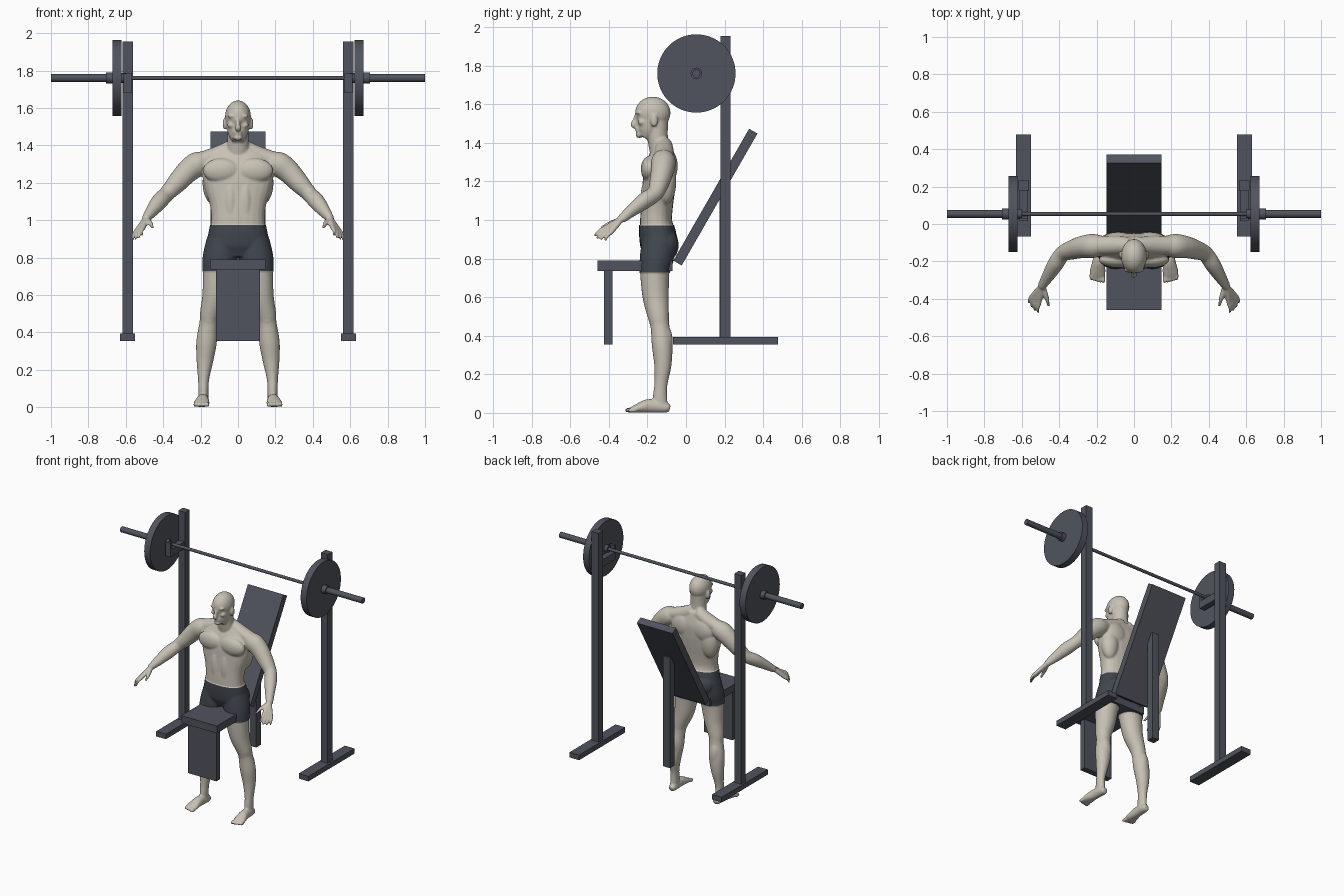
import bpy, bmesh, math
from mathutils import Vector, Matrix

old = bpy.data.objects.get("Cube")
if old:
    bpy.data.objects.remove(old, do_unlink=True)


def material(name, colour):
    mat = bpy.data.materials.new(name)
    mat.use_nodes = True
    mat.diffuse_color = (*colour, 1)
    mat.node_tree.nodes["Principled BSDF"].inputs["Base Color"].default_value = (*colour, 1)
    return mat


metal = material("dark grey steel", (0.08, 0.088, 0.11))
skin = material("pale skin", (0.57, 0.53, 0.455))
cloth = material("charcoal cloth", (0.052, 0.062, 0.077))


# ---------- equipment helpers ----------
def box(name, low, high, tilt=0.0):
    low, high = Vector(low), Vector(high)
    bpy.ops.mesh.primitive_cube_add(size=1, location=(low + high) / 2, rotation=(tilt, 0, 0))
    obj = bpy.context.object
    obj.name, obj.scale = name, high - low
    obj.data.materials.append(metal)
    return obj


def rod(name, start, end, radius, sides=32):
    """Cylinder along x on the bar axis."""
    bpy.ops.mesh.primitive_cylinder_add(
        vertices=sides, radius=radius, depth=abs(end - start),
        location=((start + end) / 2, 0.054, 1.76), rotation=(0, math.pi / 2, 0))
    obj = bpy.context.object
    obj.name = name
    obj.data.materials.append(metal)
    bpy.ops.object.shade_smooth_by_angle(angle=math.radians(40))


def side_box(name, side, x0, x1, y0, y1, z0, z1):
    xs = sorted((side * x0, side * x1))
    box(name, (xs[0], y0, z0), (xs[1], y1, z1))


# ---------- rack and barbell ----------
rod("bar", -0.63, 0.63, 0.011)
for side, label in ((1, "left"), (-1, "right")):
    side_box(label + "_upright", side, 0.562, 0.618, 0.178, 0.232, 0.38, 1.955)
    side_box(label + "_foot", side, 0.55, 0.63, -0.067, 0.478, 0.355, 0.393)
    side_box(label + "_hook_arm", side, 0.568, 0.612, 0.02, 0.18, 1.68, 1.735)
    side_box(label + "_hook_lip", side, 0.568, 0.612, 0.015, 0.032, 1.68, 1.785)
    rod(label + "_inner_collar", side * 0.6, side * 0.63, 0.026)
    rod(label + "_plate", side * 0.623, side * 0.672, 0.203, 64)
    rod(label + "_outer_collar", side * 0.67, side * 0.705, 0.03)
    rod(label + "_sleeve", side * 0.7, side, 0.021)

# ---------- bench ----------
box("seat", (-0.147, -0.46, 0.735), (0.147, -0.07, 0.79))
box("front_leg", (-0.118, -0.425, 0.355), (0.118, -0.38, 0.74))
box("rear_leg", (-0.028, 0.175, 0.355), (0.028, 0.23, 1.18))
foot_end, head_end = Vector((0, -0.044, 0.777)), Vector((0, 0.349, 1.461))
run = head_end - foot_end
half = Vector((0.147, 0.025, run.length / 2))
middle = (foot_end + head_end) / 2
box("backrest", middle - half, middle + half, -math.atan2(run.y, run.z))

# ---------- figure: overlapping masses fused into one skin ----------
body = bmesh.new()


def blob(x, y, z, rx, ry, rz):
    place = Matrix.Translation((x, y, z)) @ Matrix.Diagonal((rx, ry, rz, 1))
    bmesh.ops.create_uvsphere(body, u_segments=24, v_segments=16, radius=1, matrix=place)


def pair(x, *rest):
    blob(x, *rest)
    blob(-x, *rest)


def spline(a, b, c, d, t):
    return [(2 * q + (r - p) * t + (2 * p - 5 * q + 4 * r - s) * t * t
             + (3 * q - p - 3 * r + s) * t ** 3) / 2 for p, q, r, s in zip(a, b, c, d)]


def loft(sections, axis=(0, 1, 0), side=1, square=1.0, steps=5, sides=24):
    """Smooth tube through (x, y, z, width, depth) sections."""
    rows = [sections[0], *sections, sections[-1]]
    dense = [spline(*rows[i:i + 4], k / steps) for i in range(len(rows) - 3) for k in range(steps)]
    dense.append(list(sections[-1]))
    centres = [Vector(row[:3]) for row in dense]
    rings = []
    for i, row in enumerate(dense):
        along = (centres[min(i + 1, len(dense) - 1)] - centres[max(i - 1, 0)]).normalized()
        u = along.cross(Vector(axis)).normalized()
        v = along.cross(u)
        ring = []
        for k in range(sides):
            c, s = math.cos(math.tau * k / sides), math.sin(math.tau * k / sides)
            p = (centres[i] + u * row[3] * math.copysign(abs(c) ** square, c)
                 + v * row[4] * math.copysign(abs(s) ** square, s))
            ring.append(body.verts.new((p.x * side, p.y, p.z)))
        rings.append(ring)
    for low, high in zip(rings, rings[1:]):
        for k in range(sides):
            n = (k + 1) % sides
            body.faces.new((low[k], low[n], high[n], high[k]))
    body.faces.new(rings[0])
    body.faces.new(rings[-1])


# torso
loft([(0, -0.14, 0.8, 0.1, 0.07), (0, -0.138, 0.86, 0.165, 0.093), (0, -0.148, 0.93, 0.155, 0.092),
      (0, -0.155, 1.0, 0.143, 0.083), (0, -0.15, 1.08, 0.15, 0.083), (0, -0.142, 1.16, 0.175, 0.085),
      (0, -0.135, 1.24, 0.19, 0.085), (0, -0.125, 1.31, 0.185, 0.076), (0, -0.12, 1.365, 0.13, 0.055),
      (0, -0.12, 1.4, 0.07, 0.04)], square=0.85)
pair(0.088, -0.192, 1.265, 0.1, 0.042, 0.066)     # chest
pair(0.04, -0.2, 1.09, 0.037, 0.038, 0.13)        # abdomen
pair(0.125, -0.105, 1.2, 0.065, 0.055, 0.12)      # flanks
pair(0.085, -0.088, 1.28, 0.09, 0.045, 0.085)     # shoulder blades
pair(0.075, -0.1, 0.87, 0.08, 0.058, 0.08)        # buttocks

# neck, skull and jaw
loft([(0, -0.122, 1.33, 0.075, 0.06), (0, -0.145, 1.41, 0.058, 0.053),
      (0, -0.152, 1.52, 0.056, 0.06)])
blob(0, -0.172, 1.555, 0.069, 0.092, 0.085)
loft([(0, -0.18, 1.56, 0.064, 0.078), (0, -0.188, 1.5, 0.061, 0.066), (0, -0.202, 1.455, 0.05, 0.052),
      (0, -0.218, 1.428, 0.032, 0.034)])
blob(0, -0.242, 1.442, 0.024, 0.019, 0.017)       # chin
pair(0.03, -0.243, 1.556, 0.026, 0.017, 0.009)    # brow
pair(0.037, -0.228, 1.508, 0.02, 0.022, 0.018)    # cheek
pair(0.071, -0.165, 1.515, 0.011, 0.019, 0.033)   # ear
for lip in (1.474, 1.462):
    blob(0, -0.247, lip, 0.023, 0.015, 0.007)
loft([(0, -0.25, 1.555, 0.01, 0.012), (0, -0.264, 1.515, 0.011, 0.014),
      (0, -0.271, 1.495, 0.016, 0.017), (0, -0.262, 1.483, 0.013, 0.012)])

for side in (1, -1):
    # shoulder slope, arm
    loft([(0.02, -0.115, 1.385, 0.05, 0.045), (0.11, -0.113, 1.35, 0.045, 0.05),
          (0.21, -0.115, 1.315, 0.045, 0.05)], side=side)
    loft([(0.16, -0.115, 1.31, 0.05, 0.05), (0.215, -0.117, 1.3, 0.066, 0.064),
          (0.27, -0.122, 1.26, 0.062, 0.06), (0.33, -0.138, 1.195, 0.053, 0.052),
          (0.382, -0.16, 1.14, 0.042, 0.043), (0.42, -0.215, 1.1, 0.044, 0.042),
          (0.46, -0.28, 1.05, 0.034, 0.032), (0.495, -0.335, 1.005, 0.021, 0.024)], side=side)
    # fingers fan out from the palm
    wrist = Vector((0.492, -0.33, 1.01))
    for f in range(4):
        t = f / 3
        knuckle = Vector((0.545, -0.385, 0.94)).lerp(Vector((0.505, -0.415, 0.962)), t)
        tip = Vector((0.562, -0.42, 0.892)).lerp(Vector((0.512, -0.475, 0.918)), t)
        if f in (1, 2):
            tip += (tip - knuckle) * 0.12
        bend = (knuckle + tip) / 2 + Vector((0.005, -0.004, 0.004))
        path = ((wrist, 0.015), (knuckle, 0.0125), (bend, 0.0095), (tip, 0.006))
        loft([(*p, r, r) for p, r in path], side=side, sides=12)
    loft([(0.487, -0.34, 1.0, 0.016, 0.016), (0.468, -0.39, 0.983, 0.013, 0.013),
          (0.456, -0.44, 0.96, 0.007, 0.007)], side=side, sides=12)
    # leg
    loft([(0.085, -0.14, 0.89, 0.08, 0.085), (0.097, -0.152, 0.8, 0.088, 0.084),
          (0.105, -0.162, 0.73, 0.083, 0.076), (0.122, -0.157, 0.6, 0.069, 0.068),
          (0.15, -0.143, 0.5, 0.054, 0.055), (0.157, -0.135, 0.45, 0.049, 0.049),
          (0.168, -0.124, 0.35, 0.055, 0.053), (0.177, -0.12, 0.25, 0.045, 0.045),
          (0.184, -0.13, 0.15, 0.03, 0.034), (0.185, -0.135, 0.08, 0.027, 0.037),
          (0.185, -0.13, 0.02, 0.026, 0.038)], side=side)
    # foot and toes
    loft([(0.183, -0.084, 0.022, 0.02, 0.018), (0.184, -0.11, 0.028, 0.028, 0.028),
          (0.188, -0.19, 0.036, 0.032, 0.036), (0.194, -0.25, 0.024, 0.042, 0.024),
          (0.196, -0.285, 0.015, 0.04, 0.014)], axis=(0, 0, 1), side=side)
    for toe in range(5):
        blob(side * (0.164 + toe * 0.0165), -0.294 + toe * 0.004, 0.014,
             0.0105 - toe * 0.0006, 0.025, 0.013)
pair(0.155, -0.172, 0.475, 0.03, 0.018, 0.035)    # kneecap
pair(0.166, -0.108, 0.36, 0.044, 0.04, 0.1)       # calf

bmesh.ops.recalc_face_normals(body, faces=body.faces)
rough = bpy.data.meshes.new("body_masses")
body.to_mesh(rough)
body.free()
figure = bpy.data.objects.new("athlete_body", rough)
bpy.context.collection.objects.link(figure)
fuse = figure.modifiers.new("fuse", "REMESH")
fuse.mode, fuse.voxel_size = "VOXEL", 0.006
relax = figure.modifiers.new("relax", "SMOOTH")
relax.factor, relax.iterations = 0.5, 4
graph = bpy.context.evaluated_depsgraph_get()
mesh = bpy.data.meshes.new_from_object(figure.evaluated_get(graph))
figure.modifiers.clear()
figure.data = mesh
mesh.materials.clear()
mesh.materials.append(skin)
mesh.materials.append(cloth)

# shorts: clean cut at waist and hem, slightly raised
hem, waist = 0.728, 0.973
bm = bmesh.new()
bm.from_mesh(mesh)
for level in (hem, waist):
    bmesh.ops.bisect_plane(bm, geom=bm.verts[:] + bm.edges[:] + bm.faces[:],
                           plane_co=(0, 0, level), plane_no=(0, 0, 1))
bm.normal_update()
worn = set()
for face in bm.faces:
    centre = face.calc_center_median()
    face.smooth = True
    face.material_index = int(hem < centre.z < waist and abs(centre.x) < 0.3)
    if face.material_index:
        worn.update(face.verts)
for vert, normal in [(v, v.normal.copy()) for v in worn]:
    vert.co += Vector((normal.x, normal.y, 0)) * 0.004
bm.to_mesh(mesh)
bm.free()
